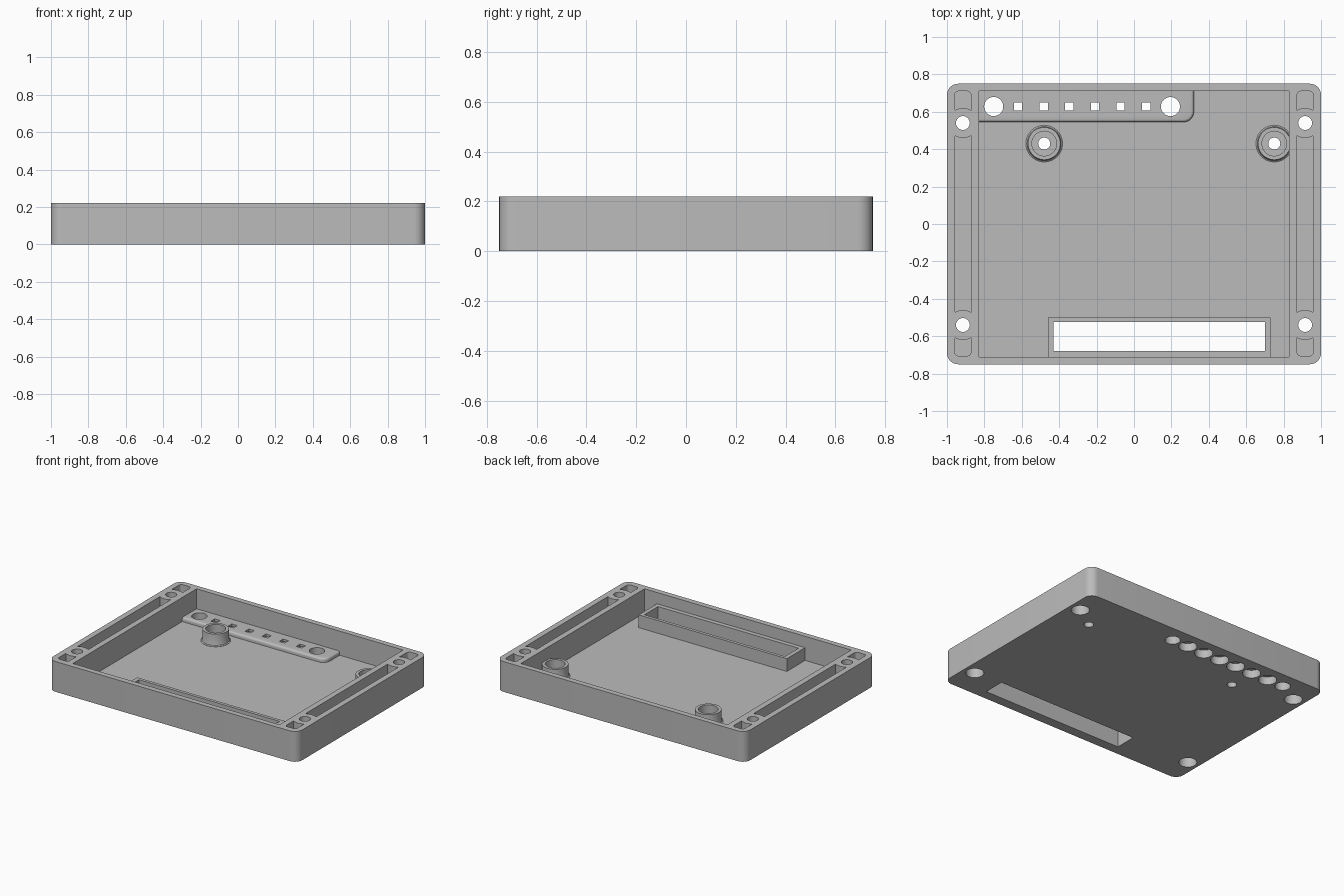
import bpy, bmesh, math
from mathutils import Vector

if "Cube" in bpy.data.objects:
    bpy.data.objects.remove(bpy.data.objects["Cube"], do_unlink=True)

grey = bpy.data.materials.new("matte grey")
grey.use_nodes = True
grey.diffuse_color = (0.5, 0.5, 0.5, 1)
grey.node_tree.nodes["Principled BSDF"].inputs["Base Color"].default_value = (0.5, 0.5, 0.5, 1)

HEIGHT, FLOOR, STRIP_TOP = 0.22, 0.045, 0.075
SCREW_X, SCREW_Y = 0.915, 0.54


def finish(bm, name):
    bmesh.ops.recalc_face_normals(bm, faces=bm.faces)
    mesh = bpy.data.meshes.new(name)
    bm.to_mesh(mesh)
    bm.free()
    mesh.materials.append(grey)
    obj = bpy.data.objects.new(name, mesh)
    bpy.context.collection.objects.link(obj)
    return obj


def box(name, x, y, z, radius=0, corner=lambda v: True, top_radius=0):
    """Block between x, y and z limits, with rounded upright corners and top edge."""
    bm = bmesh.new()
    bmesh.ops.create_cube(bm, size=1)
    for v in bm.verts:
        v.co = Vector([lim[0] if c < 0 else lim[1] for c, lim in zip(v.co, (x, y, z))])
    if radius:
        upright = [e for e in bm.edges
                   if abs(e.verts[0].co.z - e.verts[1].co.z) > 1e-5 and corner(e.verts[0].co)]
        bmesh.ops.bevel(bm, geom=upright, offset=radius, segments=8, profile=0.5, affect='EDGES')
    if top_radius:
        rim = [e for e in bm.edges if all(abs(v.co.z - z[1]) < 1e-5 for v in e.verts)]
        bmesh.ops.bevel(bm, geom=rim, offset=top_radius, segments=4, profile=0.5, affect='EDGES')
    return finish(bm, name)


def lathe(name, x, y, profile, steps=48):
    """Solid turned about an upright axis; the profile begins and ends on the axis."""
    bm = bmesh.new()
    verts = [bm.verts.new((r, 0, z)) for r, z in profile]
    edges = [bm.edges.new(pair) for pair in zip(verts, verts[1:])]
    bmesh.ops.spin(bm, geom=verts + edges, cent=(0, 0, 0), axis=(0, 0, 1),
                   angle=math.tau, steps=steps)
    bmesh.ops.remove_doubles(bm, verts=bm.verts, dist=1e-5)
    bmesh.ops.translate(bm, verts=bm.verts, vec=(x, y, 0))
    return finish(bm, name)


def cylinder(name, x, y, radius, low, high):
    return lathe(name, x, y, [(0, low), (radius, low), (radius, high), (0, high)])


def combine(target, tool, operation):
    mod = target.modifiers.new(operation.lower(), 'BOOLEAN')
    mod.operation, mod.solver, mod.object = operation, 'EXACT', tool
    bpy.context.view_layer.objects.active = target
    bpy.ops.object.modifier_apply(modifier=mod.name)
    bpy.data.objects.remove(tool, do_unlink=True)


def cut(target, tool):
    combine(target, tool, 'DIFFERENCE')


def join(target, tool):
    combine(target, tool, 'UNION')


# Outer shell and main cavity
case = box("case_base", (-1, 1), (-0.75, 0.75), (0, HEIGHT), radius=0.06)
cut(case, box("cavity", (-0.83, 0.83), (-0.71, 0.71), (FLOOR, 0.4)))

# Side wall slots, interrupted by round screw posts
for side in (-1, 1):
    mid = side * SCREW_X
    slot = box("side_slot", (mid - 0.043, mid + 0.043), (-0.705, 0.71), (FLOOR, 0.4), radius=0.02)
    for end in (-1, 1):
        cut(slot, cylinder("screw_post", mid, end * SCREW_Y, 0.08, 0, 0.5))
    cut(case, slot)

# Raised strip along the back wall
join(case, box("raised_strip", (-0.85, 0.32), (0.545, 0.73), (0.02, STRIP_TOP), radius=0.055,
               corner=lambda v: v.x > 0 and v.y < 0.6, top_radius=0.015))

# Window frame along the front wall
join(case, box("window_frame", (-0.46, 0.73), (-0.50, -0.73), (0.02, 0.138)))
cut(case, box("window", (-0.43, 0.70), (-0.678, -0.523), (-0.1, 0.4)))

# Standoffs with a flared foot, wide bore and small through hole
for x in (-0.48, 0.75):
    join(case, lathe("standoff", x, 0.43, [
        (0, 0.02), (0.098, 0.02), (0.098, FLOOR + 0.002), (0.091, 0.052), (0.088, 0.062),
        (0.087, 0.132), (0, 0.132)]))
    cut(case, lathe("standoff_bore", x, 0.43, [
        (0, -0.1), (0.032, -0.1), (0.032, 0.055), (0.066, 0.055), (0.066, 0.3), (0, 0.3)]))

# Counterbored corner screw holes
for side in (-1, 1):
    for end in (-1, 1):
        cut(case, lathe("screw_hole", side * SCREW_X, end * SCREW_Y, [
            (0, -0.1), (0.06, -0.1), (0.06, 0.08), (0.037, 0.08), (0.037, 0.4), (0, 0.4)]))

# Strip openings: round ones at the ends, square ones above round recesses between
for x in (-0.75, 0.195):
    cut(case, cylinder("strip_hole", x, 0.628, 0.051, -0.1, 0.3))
for i in range(6):
    x = -0.62 + i * 0.137
    cut(case, cylinder("round_recess", x, 0.628, 0.06, -0.1, 0.058))
    cut(case, box("square_hole", (x - 0.022, x + 0.022), (0.606, 0.65), (-0.1, 0.3)))

bpy.ops.object.select_all(action='DESELECT')
case.select_set(True)
bpy.context.view_layer.objects.active = case
bpy.ops.object.shade_smooth_by_angle(angle=math.radians(30))
